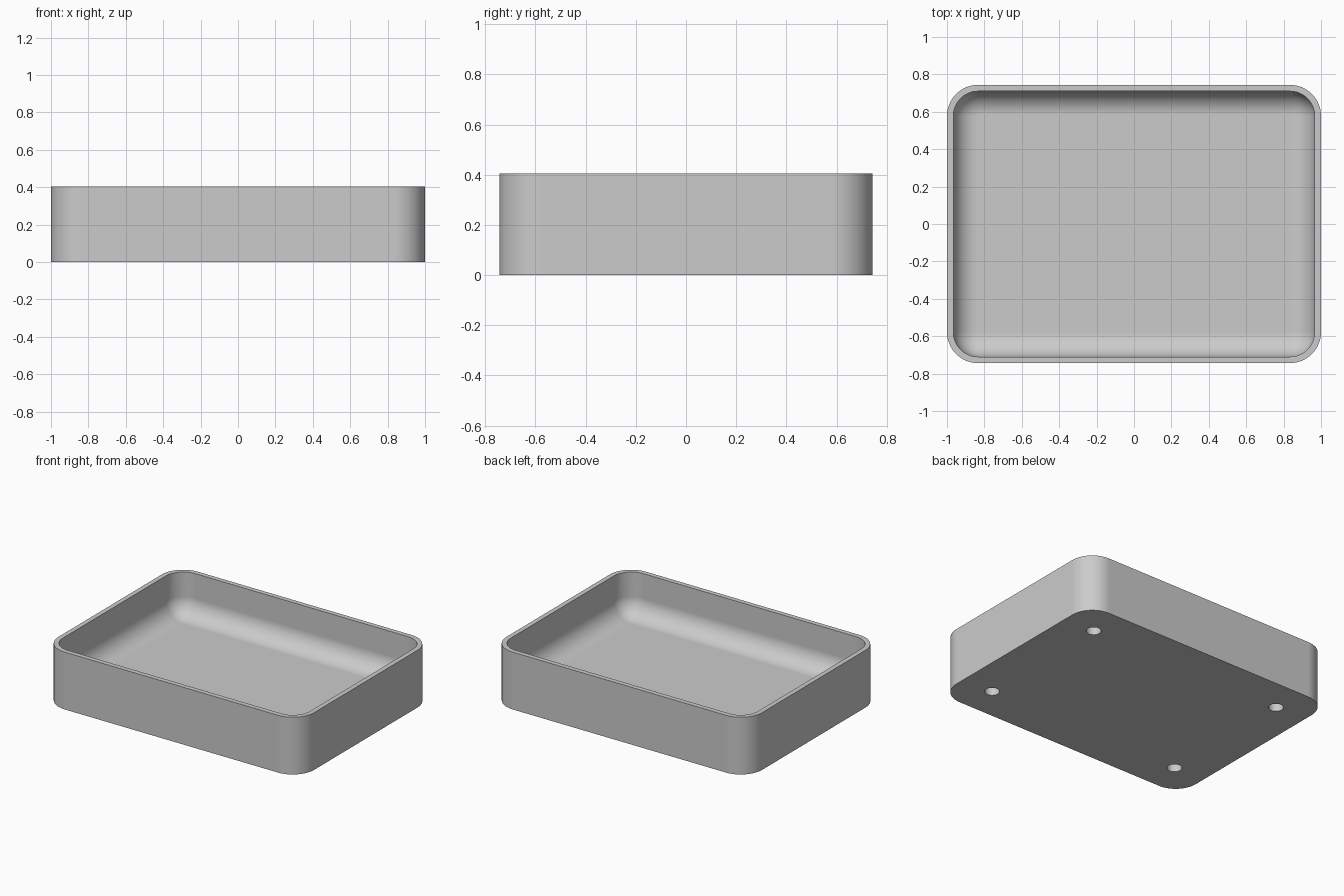
import bpy
import bmesh
import math

cube = bpy.data.objects.get("Cube")
if cube:
    bpy.data.objects.remove(cube, do_unlink=True)

HALF_X, HALF_Y, HEIGHT = 1.0, 0.744, 0.405
CORNER = 0.167      # outer corner radius
WALL = 0.034        # wall thickness
FLOOR = 0.1         # floor thickness
FILLET = 0.13       # radius between the inner walls and the floor
HOLE_RADIUS, HOLE_DEPTH, HOLE_INSET = 0.048, 0.067, 0.238
STEPS = 16

grey = bpy.data.materials.new("plain grey")
grey.use_nodes = True
colour = (0.6, 0.6, 0.6, 1)
grey.diffuse_color = colour
grey.node_tree.nodes["Principled BSDF"].inputs["Base Color"].default_value = colour


def rounded_ring(bm, inset, z):
    """Rounded rectangle of vertices, moved inwards from the outer wall."""
    radius = CORNER - inset
    ring = []
    for corner, (sx, sy) in enumerate([(1, 1), (-1, 1), (-1, -1), (1, -1)]):
        for i in range(STEPS + 1):
            a = (corner + i / STEPS) * math.pi / 2
            ring.append(bm.verts.new((sx * (HALF_X - CORNER) + radius * math.cos(a),
                                      sy * (HALF_Y - CORNER) + radius * math.sin(a), z)))
    return ring


# Section from the outer bottom edge, over the rim, down to the inner floor
section = [(0, 0), (0, HEIGHT), (WALL, HEIGHT)]
for i in range(STEPS + 1):
    a = i / STEPS * math.pi / 2
    section.append((WALL + FILLET * (1 - math.cos(a)),
                    FLOOR + FILLET * (1 - math.sin(a))))

# Tray shell
bm = bmesh.new()
rings = [rounded_ring(bm, inset, z) for inset, z in section]
for low, high in zip(rings, rings[1:]):
    for i in range(len(low)):
        j = (i + 1) % len(low)
        bm.faces.new((low[i], low[j], high[j], high[i]))
bm.faces.new(rings[-1])
bm.faces.new(rings[0][::-1])
bmesh.ops.recalc_face_normals(bm, faces=bm.faces)
mesh = bpy.data.meshes.new("tray")
bm.to_mesh(mesh)
bm.free()
mesh.materials.append(grey)
tray = bpy.data.objects.new("tray", mesh)
bpy.context.collection.objects.link(tray)

# Four blind holes in the underside
cutters = []
for sx in (-1, 1):
    for sy in (-1, 1):
        bpy.ops.mesh.primitive_cylinder_add(
            vertices=32, radius=HOLE_RADIUS, depth=2 * HOLE_DEPTH,
            location=(sx * (HALF_X - HOLE_INSET), sy * (HALF_Y - HOLE_INSET), 0))
        cutter = bpy.context.object
        cutter.name = "hole_cutter"
        cutter.hide_render = True
        cutter.data.materials.append(grey)
        cutters.append(cutter)

bpy.ops.object.select_all(action='DESELECT')
tray.select_set(True)
bpy.context.view_layer.objects.active = tray
for cutter in cutters:
    cut = tray.modifiers.new("hole", 'BOOLEAN')
    cut.operation = 'DIFFERENCE'
    cut.solver = 'EXACT'
    cut.object = cutter
    bpy.ops.object.modifier_apply(modifier=cut.name)
for cutter in cutters:
    bpy.data.objects.remove(cutter, do_unlink=True)

# Smooth curves, crisp rims, flat large faces
bpy.ops.object.shade_smooth_by_angle(angle=math.radians(30))
weighted = tray.modifiers.new("flat_faces", 'WEIGHTED_NORMAL')
weighted.keep_sharp = True
